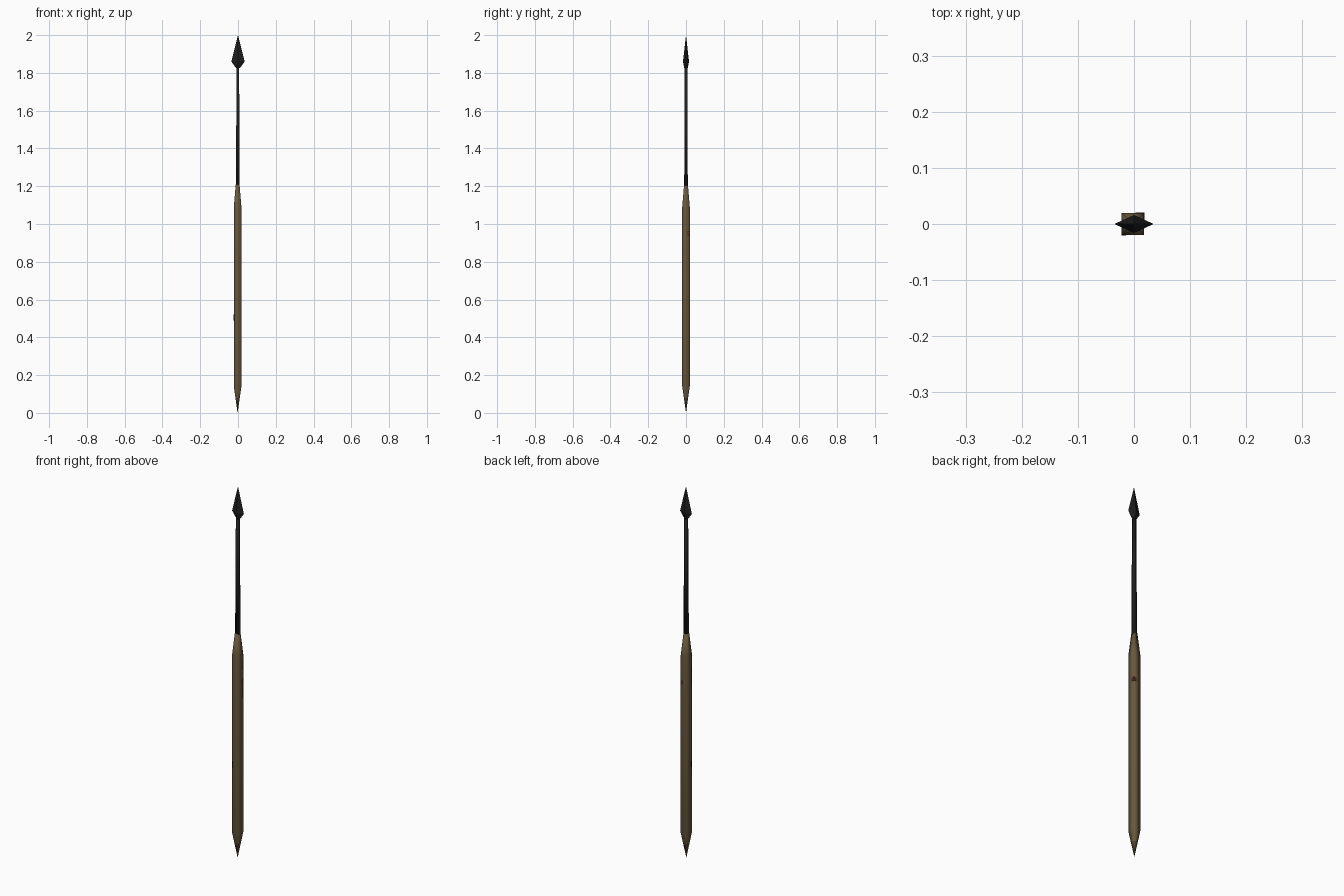
import bpy, bmesh, math
from mathutils import Vector

if "Cube" in bpy.data.objects:
    bpy.data.objects.remove(bpy.data.objects["Cube"])


def material(name, rgb):
    m = bpy.data.materials.new(name)
    m.diffuse_color = (*rgb, 1)
    m.use_nodes = True
    m.node_tree.nodes["Principled BSDF"].inputs["Base Color"].default_value = m.diffuse_color
    return m


WOOD = material("brown wood", (0.138, 0.095, 0.047))
DARK_WOOD = material("dark wood tip", (0.095, 0.058, 0.031))
IRON = material("black iron", (0.0135, 0.0135, 0.0145))
RED = material("red brown mark", (0.10, 0.03, 0.02))


def loft(name, rings, mats, turn=0.0, cx=0.0, smooth=False, rule=None):
    """Four-sided loft. Each ring is (z, half width x, half width y); zero width is a point."""
    bm = bmesh.new()
    loops = []
    for z, rx, ry in rings:
        if rx == 0:
            loops.append([bm.verts.new((cx, 0, z))] * 4)
            continue
        loop = []
        for i in range(4):
            a = turn + i * math.pi / 2
            k = math.sqrt(2) if turn else 1
            loop.append(bm.verts.new((cx + rx * k * math.cos(a), ry * k * math.sin(a), z)))
        loops.append(loop)
    for lo, hi in zip(loops, loops[1:]):
        for i in range(4):
            j = (i + 1) % 4
            corners = list(dict.fromkeys([lo[i], lo[j], hi[j], hi[i]]))
            bm.faces.new(corners)
    for end in (loops[0], loops[-1]):
        if len(set(end)) == 4:
            bm.faces.new(end)
    bmesh.ops.recalc_face_normals(bm, faces=bm.faces)
    for f in bm.faces:
        f.smooth = smooth
        if rule:
            f.material_index = rule(f.calc_center_median())
    me = bpy.data.meshes.new(name)
    bm.to_mesh(me)
    bm.free()
    for m in mats:
        me.materials.append(m)
    ob = bpy.data.objects.new(name, me)
    bpy.context.collection.objects.link(ob)
    return ob


SQUARE = math.pi / 4

# Square wooden shaft, pointed at the foot and tapered at the neck
loft("shaft",
     [(0, 0, 0), (0.08, 0.0115, 0.0115), (0.14, 0.02, 0.02),
      (1.09, 0.02, 0.02), (1.21, 0.010, 0.010)],
     [WOOD, DARK_WOOD], SQUARE, cx=-0.002, smooth=True,
     rule=lambda c: 1 if c.z < 0.08 else 0)

# Thin iron shank
loft("shank", [(1.20, 0.0095, 0.0095), (1.85, 0.007, 0.007)],
     [IRON], SQUARE, cx=-0.001, smooth=True)

# Diamond-section spear head
loft("spear_head",
     [(1.825, 0.010, 0.009), (1.86, 0.035, 0.016), (2.0, 0, 0)], [IRON])


# Small marks wrapping the shaft corners
def corner_mark(name, sx, sy, z0, z1, size, mat):
    skin = 0.0006
    ob = loft(name, [(z0, size, size), (z1, size, size)], [mat], SQUARE)
    ob.location = Vector((-0.002 + sx * (0.02 + skin - size), sy * (0.02 + skin - size), 0))


corner_mark("red_mark", 1, 1, 0.94, 0.96, 0.008, RED)
corner_mark("dark_mark", -1, -1, 0.49, 0.52, 0.004, IRON)
